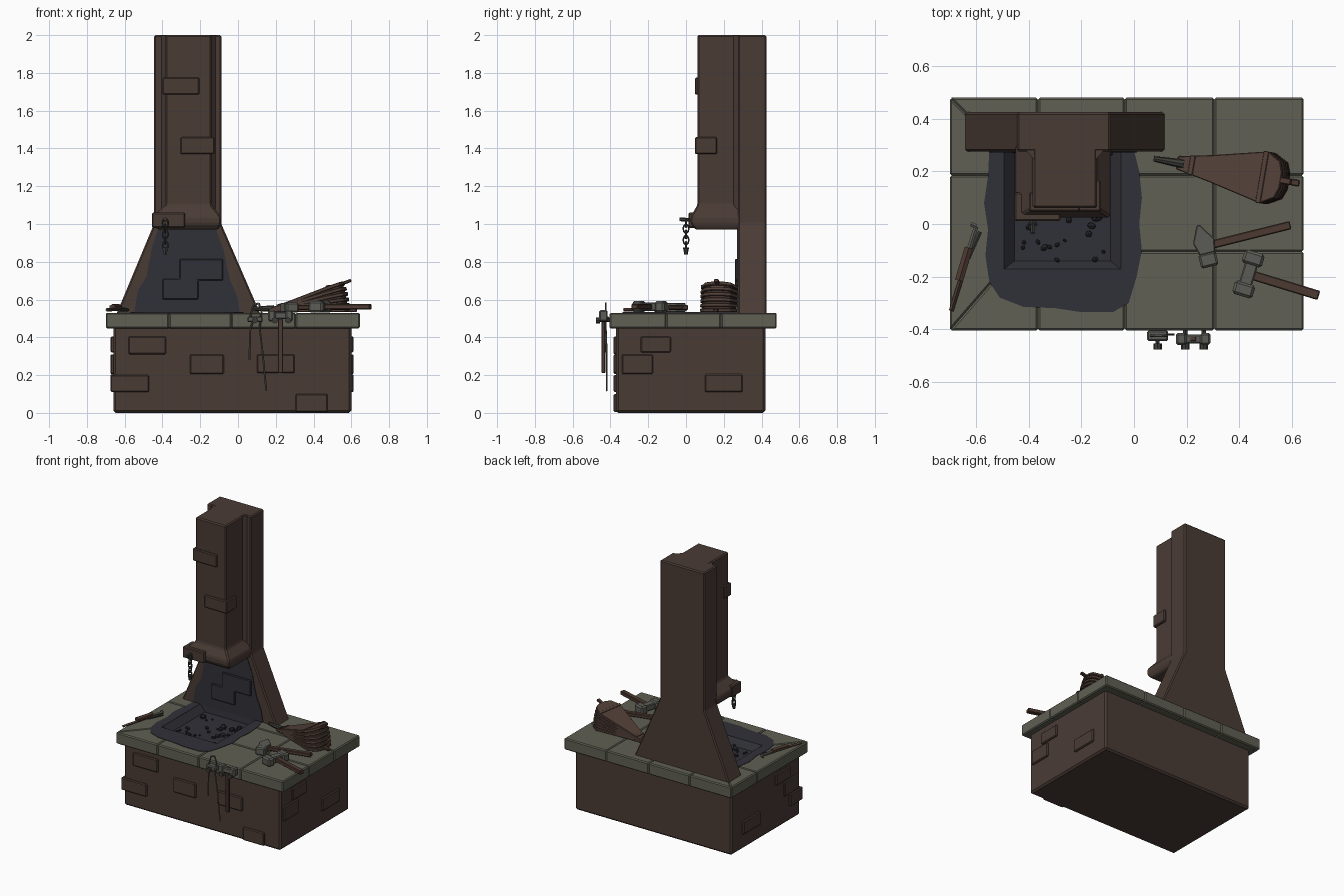
import bpy, bmesh, math, random
from mathutils import Vector, Matrix

if "Cube" in bpy.data.objects:
    bpy.data.objects.remove(bpy.data.objects["Cube"])
random.seed(4)

def material(name, rgb):
    m = bpy.data.materials.new(name)
    m.diffuse_color = (*rgb, 1)
    m.use_nodes = True
    m.node_tree.nodes["Principled BSDF"].inputs["Base Color"].default_value = m.diffuse_color
    return m

BRICK = material("brown brick", (.068, .044, .036))
STONE = material("grey green stone", (.115, .115, .088))
SOOT = material("blue black soot", (.030, .030, .040))
COAL = material("coal", (.022, .022, .027))
METAL = material("dull steel", (.105, .108, .092))
IRON = material("dark iron", (.045, .045, .040))
WOOD = material("handle wood", (.075, .042, .032))
LEATHER = material("bellows brown", (.085, .051, .040))

def finish(name, bm, mat, bevel=0, M=None):
    bmesh.ops.recalc_face_normals(bm, faces=bm.faces)
    if bevel:
        bmesh.ops.bevel(bm, geom=bm.edges[:], offset=bevel, segments=1, affect='EDGES', clamp_overlap=True)
    if M:
        bm.transform(M)
    me = bpy.data.meshes.new(name)
    bm.to_mesh(me)
    bm.free()
    me.materials.append(mat)
    ob = bpy.data.objects.new(name, me)
    bpy.context.collection.objects.link(ob)
    return ob

def box(name, lo, hi, mat, bevel=.006, M=None):
    bm = bmesh.new()
    bmesh.ops.create_cube(bm, size=1)
    lo, hi = Vector(lo), Vector(hi)
    for v in bm.verts:
        v.co = (lo + hi) / 2 + v.co * (hi - lo)
    return finish(name, bm, mat, bevel, M)

def prism(name, pts, a, b, mat, bevel=0, axis='Z', hole=None, M=None):
    """Outline swept from a to b along Z (xy outline) or Y (xz outline)."""
    put = (lambda p, h: (p[0], p[1], h)) if axis == 'Z' else (lambda p, h: (p[0], h, p[1]))
    bm = bmesh.new()
    edges = []
    for loop in [pts] + ([hole] if hole else []):
        vs = [bm.verts.new(put(p, a)) for p in loop]
        if hole:
            edges += [bm.edges.new((vs[i - 1], vs[i])) for i in range(len(vs))]
        else:
            bm.faces.new(vs)
    if hole:
        bmesh.ops.triangle_fill(bm, edges=edges, use_beauty=True)
    ext = bmesh.ops.extrude_face_region(bm, geom=bm.faces[:])
    d = Vector(put((0, 0), b - a))
    bmesh.ops.translate(bm, vec=d, verts=[g for g in ext['geom'] if isinstance(g, bmesh.types.BMVert)])
    return finish(name, bm, mat, bevel, M)

def loft(name, rings, mat):
    """Stacked rectangles (x0, x1, y0, y1, z) joined into one solid."""
    bm = bmesh.new()
    rows = [[bm.verts.new(p) for p in ((a, c, z), (b, c, z), (b, d, z), (a, d, z))] for a, b, c, d, z in rings]
    bm.faces.new(rows[0])
    bm.faces.new(rows[-1])
    for r, s in zip(rows, rows[1:]):
        for i in range(4):
            bm.faces.new((r[i - 1], r[i], s[i], s[i - 1]))
    return finish(name, bm, mat, .008)

def rod(name, pts, r, mat, sides=6, r2=None):
    bm = bmesh.new()
    for p, q in zip(pts, pts[1:]):
        p, q = Vector(p), Vector(q)
        d = q - p
        M = Matrix.Translation((p + q) / 2) @ d.to_track_quat('Z', 'Y').to_matrix().to_4x4()
        bmesh.ops.create_cone(bm, cap_ends=True, segments=sides, radius1=r, radius2=r2 or r, depth=d.length, matrix=M)
    return finish(name, bm, mat)

# brick hearth body
box("hearth_body", (-.66, -.37, 0), (.60, .42, .46), BRICK, .012)
for i, (a, b, c, d) in enumerate([(-.58, -.38, .31, .405), (-.255, -.075, .205, .31),
                                  (.10, .30, .21, .31), (.305, .475, .005, .10)]):
    box(f"front_brick_{i}", (a, -.383, c), (b, -.34, d), BRICK)
box("corner_brick", (-.675, -.383, .11), (-.47, -.24, .20), BRICK)
for i, (a, b, c, d) in enumerate([(-.24, -.08, .32, .405), (-.34, -.175, .205, .31), (.10, .30, .11, .205)]):
    box(f"right_brick_{i}", (.56, a, c), (.612, b, d), BRICK)
    box(f"left_brick_{i}", (-.675, a, c), (-.62, b, d), BRICK)

# stone slab, laid around the fire pit with mitred corners
L, PX, X1, X2, X3, R = -.70, -.50, -.365, -.035, .305, .645
F, PF, Y1, Y2, PB, B = -.405, -.175, -.105, .185, .28, .48
stones = [[(L, F), (PX, PF), (PX, Y2), (L, Y2)], [(L, Y2), (PX, Y2), (PX, PB), (L, B)],
          [(L, F), (X1, F), (X1, PF), (PX, PF)], [(X1, F), (X2, F), (X2, PF), (X1, PF)],
          [(L, B), (PX, PB), (X1, PB), (X1, B)], [(X1, B), (X1, PB), (X2, PB), (X2, B)]]
for x0, x1 in ((X2, X3), (X3, R)):
    for y0, y1 in ((F, Y1), (Y1, Y2), (Y2, B)):
        stones.append([(x0, y0), (x1, y0), (x1, y1), (x0, y1)])
for i, s in enumerate(stones):
    prism(f"slab_stone_{i}", s, .447, .53, STONE, .007)

# soot stain around the pit, pit lining and coals
stain = [(-.55, .28), (-.555, .18), (-.57, .08), (-.555, -.02), (-.565, -.12), (-.55, -.22), (-.51, -.28), (-.42, -.315),
         (-.30, -.32), (-.20, -.335), (-.08, -.335), (-.02, -.30), (.01, -.20), (.03, -.10), (.02, 0), (.03, .10),
         (.02, .20), (-.01, .32), (-.03, .28)]
pit = [(-.495, -.172), (-.05, -.172), (-.05, .275), (-.495, .275)]
prism("hearth_soot", stain, .527, .533, SOOT, hole=pit)
floor = [(-.455, -.14), (-.09, -.14), (-.09, .27), (-.455, .27)]
bm = bmesh.new()
top = [bm.verts.new((x, y, .532)) for x, y in pit]
low = [bm.verts.new((x, y, .485)) for x, y in floor]
for i in range(4):
    bm.faces.new((top[i - 1], top[i], low[i], low[i - 1]))
bm.faces.new(low)
finish("pit_lining", bm, SOOT)
bm = bmesh.new()
for i in range(34):
    r = random.uniform(.008, .026)
    M = Matrix.Translation((random.uniform(-.44, -.08), random.uniform(-.15, .2), .493)) @ \
        Matrix.Rotation(random.uniform(0, 6), 4, 'Z') @ Matrix.Diagonal((1, random.uniform(.6, 1), .8, 1))
    bmesh.ops.create_icosphere(bm, subdivisions=1, radius=r, matrix=M)
finish("coals", bm, COAL)

# chimney: flared back stack, front flue with mantle
prism("back_stack", [(-.645, .52), (.12, .52), (-.088, 1.0), (-.088, 2), (-.445, 2), (-.445, 1.0)],
      .275, .425, BRICK, .008, 'Y')
loft("front_flue", [(-.425, -.105, .05, .30, .97), (-.45, -.09, .025, .30, 1.0), (-.45, -.09, .025, .30, 1.04),
                    (-.385, -.14, .06, .30, 1.10), (-.385, -.14, .06, .30, 2)], BRICK)
for s, x in ((-1, -.385), (1, -.14)):
    prism("flue_corner_fillet", [(x - s * .01, .24), (x + s * .03, .285), (x - s * .01, .285)], 1.08, 1.998, BRICK)
box("mantle_brick", (-.455, .012, .98), (-.28, .12, 1.06), BRICK)
box("flue_brick_upper", (-.40, .047, 1.685), (-.205, .12, 1.775), BRICK)
box("flue_brick_lower", (-.305, .047, 1.37), (-.125, .165, 1.46), BRICK)
prism("back_wall_soot", [(-.55, .53), (.01, .53), (-.005, .62), (-.04, .70), (-.06, .78), (-.075, .86), (-.12, .98),
                         (-.42, .98), (-.455, .88), (-.47, .80), (-.485, .72), (-.53, .65)], .271, .279, SOOT, 0, 'Y')
prism("soot_bricks", [(-.40, .60), (-.21, .60), (-.21, .70), (-.08, .70), (-.08, .815), (-.31, .815), (-.31, .71),
                      (-.40, .71)], .26, .29, SOOT, .005, 'Y')

# bellows: alternating wide and narrow leaves fanned about the nozzle
half = [(0, .025), (.14, .052), (.355, .10), (.41, .07), (.425, .03)]
base = Matrix.Translation((.17, .232, .533)) @ Matrix.Rotation(math.radians(-9.6), 4, 'Z')
for i in range(11):
    k = .91 if i % 2 else 1
    outline = [(u * (.97 if i % 2 else 1), -w * k) for u, w in half] + \
              [(u * (.97 if i % 2 else 1), w * k) for u, w in reversed(half)]
    M = base @ Matrix.Rotation(math.radians(-2 * i), 4, 'Y')
    prism(f"bellows_leaf_{i}", outline, 0, .019, LEATHER, .003, M=M)
    if i in (0, 10):
        box("bellows_handle", (.41, -.012, .002), (.465, .012, .018), WOOD, .003, M)
for u, w in ((.05, .037), (.34, .1)):
    box("bellows_band", (u, -w, .017), (u + .02, w, .023), LEATHER, .002, base @ Matrix.Rotation(math.radians(-20), 4, 'Y'))
rod("bellows_nozzle", [(.19, .228, .552), (.075, .248, .552)], .018, IRON, 8, .010)

# hammers: handle along local x, head along local y
def sledge(name, M, length, k=1):
    box(name + "_handle", (-.02, -.018 * k, -.014 * k), (length, .018 * k, .014 * k), WOOD, .004, M)
    box(name + "_neck", (-.025 * k, -.05 * k, -.022 * k), (.025 * k, .05 * k, .022 * k), METAL, .005, M)
    for s in (-1, 1):
        a, b = sorted((s * .035 * k, s * .088 * k))
        box(name + "_face", (-.04 * k, a, -.03 * k), (.04 * k, b, .03 * k), METAL, .01 * k, M)

sledge("table_sledge", Matrix.Translation((.435, -.19, .562)) @ Matrix.Rotation(math.radians(-17), 4, 'Z'), .28)
M = Matrix.Translation((.27, -.085, .558)) @ Matrix.Rotation(math.radians(14), 4, 'Z')
box("cross_hammer_handle", (-.02, -.016, -.013), (.335, .016, .013), WOOD, .004, M)
prism("cross_hammer_head", [(-.028, -.03), (.032, -.03), (.042, .02), (.0, .085), (-.012, .085), (-.042, .02)],
      -.024, .024, METAL, .004, M=M)
box("cross_hammer_face", (-.034, -.08, -.027), (.034, -.025, .027), METAL, .008, M)

# hanging hammer on pegs, hanging tongs
M = Matrix(((0, 1, 0, .225), (0, 0, -1, -.437), (-1, 0, 0, .515), (0, 0, 0, 1)))
sledge("hung_hammer", M, .305, .75)
for x in (.09, .195, .265):
    rod("hanging_peg", [(x, -.39, .49), (x, -.455, .49)], .009, IRON)
    rod("peg_tip", [(x, -.455, .49), (x, -.477, .49)], .016, IRON, 8)
rod("hung_tongs_long", [(.06, -.425, .49), (.08, -.425, .57), (.11, -.425, .58), (.125, -.425, .54), (.115, -.425, .45),
                        (.13, -.42, .32), (.15, -.42, .115)], .005, METAL)
rod("hung_tongs_short", [(.125, -.43, .50), (.08, -.43, .49), (.065, -.43, .44), (.06, -.43, .28)], .005, METAL)
box("tongs_hinge", (.05, -.445, .48), (.13, -.405, .51), METAL)

# poker lying on the left edge
rod("poker_blade", [(-.695, -.33, .545), (-.63, -.12, .55)], .009, WOOD, 4)
rod("poker_handle", [(-.665, -.215, .558), (-.628, -.09, .558)], .018, WOOD, 6)
rod("poker_rod", [(-.635, -.12, .55), (-.60, -.01, .55), (-.62, 0, .55)], .010, METAL)
rod("poker_arm", [(-.63, -.13, .545), (-.585, -.03, .545)], .009, IRON)

# chain hanging from the mantle
CX = -.385
rod("chain_peg", [(CX, .05, 1.02), (CX, -.035, 1.025)], .010, IRON)
for i in range(5):
    bpy.ops.mesh.primitive_torus_add(major_segments=10, minor_segments=5, major_radius=.016, minor_radius=.005,
                                     location=(CX, 0, 1.005 - i * .03), rotation=(math.pi / 2, 0, i * math.pi / 2))
    link = bpy.context.object
    link.name = f"chain_link_{i}"
    link.scale = (.9, 1.35, 1)
    link.data.materials.append(IRON)
rod("chain_hook", [(CX, 0, .875), (CX, 0, .838)], .016, IRON, 6, .009)
